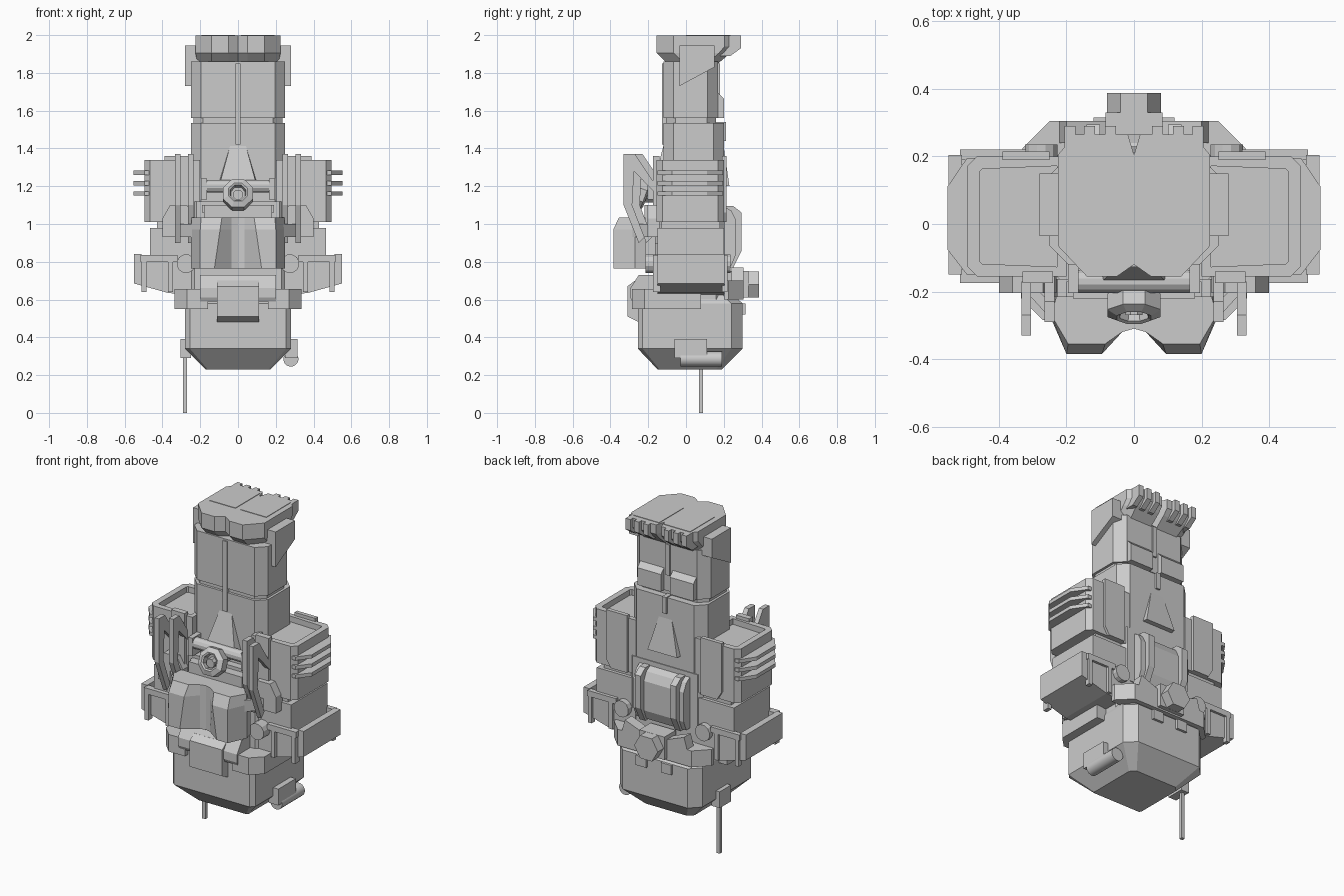
import bpy, bmesh, math
from mathutils import Matrix


def finish(name, bm, mirror=False):
    bmesh.ops.recalc_face_normals(bm, faces=bm.faces)
    me = bpy.data.meshes.new(name)
    bm.to_mesh(me)
    bm.free()
    ob = bpy.data.objects.new(name, me)
    bpy.context.collection.objects.link(ob)
    if mirror:
        m = ob.modifiers.new("mirror", 'MIRROR')
        m.use_mirror_merge = False
    return ob


# Joins cross-sections (points, height) stacked along an axis
def loft(name, sections, axis='z', mirror=False, recess=None):
    place = {'x': lambda a, b, h: (h, a, b), 'y': lambda a, b, h: (a, h, b),
             'z': lambda a, b, h: (a, b, h)}[axis]
    bm = bmesh.new()
    rows = [[bm.verts.new(place(a, b, h)) for a, b in pts] for pts, h in sections]
    n = len(rows[0])
    for r, s in zip(rows, rows[1:]):
        for i in range(n):
            bm.faces.new((r[i], r[(i + 1) % n], s[(i + 1) % n], s[i]))
    bm.faces.new(rows[0])
    top = bm.faces.new(rows[-1])
    bmesh.ops.recalc_face_normals(bm, faces=bm.faces)
    if recess:
        bmesh.ops.inset_region(bm, faces=[top], thickness=recess[0])
        ext = bmesh.ops.extrude_face_region(bm, geom=[top])
        bmesh.ops.delete(bm, geom=[top], context='FACES_ONLY')
        bmesh.ops.translate(bm, vec=(0, 0, -recess[1]),
                            verts=[v for v in ext['geom'] if isinstance(v, bmesh.types.BMVert)])
    return finish(name, bm, mirror)


def prism(name, pts, lo, hi, axis='z', mirror=False, recess=None):
    return loft(name, [(pts, lo), (pts, hi)], axis, mirror, recess)


def box(name, x, y, z, mirror=False):
    return prism(name, [(x[0], y[0]), (x[1], y[0]), (x[1], y[1]), (x[0], y[1])], z[0], z[1], 'z', mirror)


def sym(pts):
    return pts + [(-a, b) for a, b in reversed(pts) if a > 1e-6]


# Rectangle with front and back chamfers
def oct_pts(x, y0, y1, cf, cb):
    return sym([(x - cf, y0), (x, y0 + cf), (x, y1 - cb), (x - cb, y1)])


def cyl(name, c, r, length, axis='y', n=12, mirror=False):
    bm = bmesh.new()
    rot = Matrix.Rotation(math.pi / 2, 4, 'X' if axis == 'y' else 'Y')
    bmesh.ops.create_cone(bm, cap_ends=True, segments=n, radius1=r, radius2=r, depth=length,
                          matrix=Matrix.Translation(c) @ rot @ Matrix.Rotation(math.pi / n, 4, 'Z'))
    return finish(name, bm, mirror)


# Lower hull with tapered keel
hull = oct_pts(0.28, -0.255, 0.30, 0.025, 0.06)
loft("lower_hull", [(oct_pts(0.17, -0.15, 0.19, 0.01, 0.03), 0.23), (hull, 0.34), (hull, 0.58),
                    (oct_pts(0.25, -0.17, 0.23, 0.02, 0.05), 0.64)])
box("hull_back_pad", (0.05, 0.12), (0.28, 0.315), (0.52, 0.58), True)

# Antenna and side canister
box("antenna_bracket", (-0.305, -0.25), (0.0, 0.11), (0.29, 0.39))
box("antenna", (-0.292, -0.27), (0.07, 0.09), (0, 0.35))
box("canister_bracket", (0.25, 0.315), (-0.06, 0.11), (0.29, 0.39))
can = cyl("canister", (0.28, 0.08, 0.285), 0.04, 0.22, n=16)
for p in can.data.polygons:
    p.use_smooth = len(p.vertices) == 4

# Belt
prism("belt_buckle", [(-0.17, 0.59), (-0.285, 0.59), (-0.295, 0.61), (-0.295, 0.66), (-0.25, 0.73), (-0.17, 0.73)],
      -0.2, 0.2, 'x')
prism("belt_tongue", [(-0.25, 0.51), (-0.25, 0.48), (-0.31, 0.51), (-0.31, 0.67), (-0.27, 0.70), (-0.2, 0.70)],
      -0.11, 0.11, 'x')
prism("belt_wing", [(0.16, -0.285), (0.27, -0.285), (0.335, -0.22), (0.335, 0.08), (0.25, 0.08), (0.16, -0.2)],
      0.55, 0.655, 'z', True)
prism("belt_back", sym([(0.15, 0.20), (0.33, 0.20), (0.33, 0.225), (0.25, 0.305), (0.12, 0.305)]), 0.60, 0.70)
prism("hip_core", oct_pts(0.27, -0.165, 0.2, 0.04, 0.04), 0.58, 0.9)

# Back thruster with side arms
cyl("back_thruster", (0, 0.335, 0.68), 0.08, 0.105, n=6)
box("back_thruster_base", (-0.085, 0.085), (0.22, 0.33), (0.61, 0.75))
prism("thruster_arm", [(0.07, 0.72), (0.20, 0.77), (0.22, 0.70), (0.10, 0.63)], 0.24, 0.305, 'y', True)

# Hip shelves with outer lip, rails and ribs
prism("hip_shelf", [(0.2, 0.62), (0.37, 0.635), (0.55, 0.685), (0.55, 0.84), (0.51, 0.84), (0.51, 0.80),
                    (0.2, 0.80)], -0.15, 0.205, 'y', True)
for y in ((-0.175, -0.135), (0.19, 0.22)):
    box("shelf_top_rail", (0.32, 0.515), y, (0.80, 0.835), True)
    for x in (0.345, 0.485):
        box("shelf_rib", (x, x + 0.025), y, (0.64, 0.81), True)
for y, d in ((-0.18, 0.07), (0.21, 0.05)):
    cyl("hip_disc", (0.275, y, 0.79), 0.05, d, mirror=True)

# Waist blocks and torso
box("waist_block", (0.15, 0.465), (-0.15, 0.2), (0.79, 0.98), True)
box("waist_collar", (0.15, 0.43), (-0.13, 0.18), (0.97, 1.03), True)
prism("torso", oct_pts(0.26, -0.165, 0.205, 0.04, 0.04), 0.78, 1.12)

# Shoulders with sunken tops and fins
prism("shoulder", [(0.2, -0.155), (0.465, -0.155), (0.495, -0.125), (0.495, 0.17), (0.465, 0.2), (0.2, 0.2)],
      1.01, 1.34, 'z', True, (0.04, 0.035))
for z in (1.15, 1.205, 1.26):
    prism("shoulder_fin", [(0.4, -0.15), (0.495, -0.15), (0.553, -0.075), (0.553, 0.11), (0.495, 0.195), (0.4, 0.195)],
          z, z + 0.022, 'z', True)
prism("shoulder_back_plate", [(0.25, 1.36), (0.39, 1.36), (0.39, 1.06), (0.36, 1.01), (0.25, 1.01)],
      0.19, 0.215, 'y', True)
prism("shoulder_front_plate", [(0.24, 1.36), (0.33, 1.36), (0.33, 1.02), (0.24, 1.02)], -0.175, -0.14, 'y', True)

# Front uprights beside the pack
post = [(-0.33, 1.37), (-0.27, 1.37), (-0.17, 1.22), (-0.17, 1.17), (-0.275, 1.28), (-0.285, 1.10),
        (-0.22, 0.93), (-0.25, 0.90), (-0.33, 1.10)]
prism("front_upright", post, 0.305, 0.333, 'x', True)
prism("front_upright_inner", [(y + 0.04, z) for y, z in post], 0.235, 0.265, 'x', True)
prism("upright_shield", [(0.25, 0.93), (0.40, 0.93), (0.40, 1.03), (0.36, 1.10), (0.27, 1.10), (0.23, 1.03)],
      -0.205, -0.14, 'y', True)
prism("upright_brace", [(0.32, -0.20), (0.28, -0.20), (0.19, -0.29), (0.22, -0.31)], 0.93, 1.0, 'z', True)


# Two-lobed front pack
def lobe(inner, front, x=0.25):
    return [(0, -0.31), (0.035, -0.32), (inner, front), (x - 0.05, front), (x, -0.27), (x - 0.015, -0.215), (0, -0.215)]


loft("front_pack", [(lobe(0.125, -0.385), 0.765), (lobe(0.095, -0.385), 0.97),
                    (lobe(0.085, -0.355, 0.245), 1.035)], 'z', True)
box("pack_mount", (-0.18, 0.18), (-0.22, -0.14), (0.80, 1.10))

# Octagonal nozzle, tilted upward, with crossbar
bm = bmesh.new()
profile = [(0.06, 0.05), (0.085, 0.04), (0.085, -0.01), (0.055, -0.025), (0.045, -0.02), (0.04, 0.03)]
rows = [[bm.verts.new((r * math.sin(a), y, r * math.cos(a))) for r, y in profile]
        for a in [(i + 0.5) * math.pi / 4 for i in range(8)]]
for i in range(8):
    for j in range(6):
        k = (j + 1) % 6
        bm.faces.new((rows[i][j], rows[i][k], rows[(i + 1) % 8][k], rows[(i + 1) % 8][j]))
place = Matrix.Translation((0, -0.255, 1.16)) @ Matrix.Rotation(math.radians(-20), 4, 'X')
bmesh.ops.transform(bm, matrix=place, verts=bm.verts)
finish("nozzle_ring", bm)
cyl("nozzle_core", (0, -0.22, 1.155), 0.028, 0.10, n=8)
cyl("nozzle_stem", (0, -0.175, 1.155), 0.045, 0.12, n=8)
cyl("crossbar", (0, -0.17, 1.20), 0.035, 0.34, 'x', 12)
box("crossbar_end", (0.165, 0.195), (-0.205, -0.11), (1.13, 1.24), True)
box("crossbar_lower", (-0.19, 0.19), (-0.195, -0.11), (1.06, 1.10))

# Sloped chest and back ridges
for name, y0, y1 in (("chest_ridge", -0.175, -0.118), ("back_ridge", 0.23, 0.198)):
    loft(name, [([(-0.10, y0), (0.10, y0), (0.12, 0), (-0.12, 0)], 1.20),
                ([(-0.04, y1), (0.04, y1), (0.05, 0), (-0.05, 0)], 1.42)])

# Back panel with struts
prism("back_panel", [(0.19, 0.78), (0.24, 0.78), (0.265, 0.84), (0.265, 1.02), (0.24, 1.07), (0.19, 1.10)],
      -0.17, 0.17, 'x')
prism("back_strut", [(0.2, 0.77), (0.25, 0.77), (0.295, 0.86), (0.295, 1.06), (0.25, 1.095), (0.2, 1.095)],
      0.10, 0.14, 'x', True)

# Neck running into the chest, and head column
prism("neck", oct_pts(0.25, -0.12, 0.2, 0.055, 0.055), 1.05, 1.535)
prism("neck_joint", oct_pts(0.235, -0.105, 0.16, 0.05, 0.05), 1.5, 1.6)
prism("head", oct_pts(0.25, -0.12, 0.17, 0.055, 0.055), 1.56, 1.86)
prism("cheek", [(0.15, 1.56), (0.2, 1.56), (0.2, 1.665), (0.165, 1.70), (0.15, 1.70)], 0.03, 0.19, 'x', True)
box("front_seam_bar", (-0.014, 0.014), (-0.128, -0.10), (1.42, 1.85))
box("back_seam_bar", (-0.014, 0.014), (0.14, 0.18), (1.66, 1.85))
box("back_neck_bar", (-0.014, 0.014), (0.14, 0.212), (1.44, 1.54))
prism("ear_plate", [(-0.035, 1.73), (0.15, 1.83), (0.15, 1.945), (-0.035, 1.945)], 0.2, 0.28, 'x', True)


# Crown with front and back notches, panels and rear teeth
def crown(sx, front, back):
    return sym([(0, front + 0.035), (0.05, front), (0.14, front), (sx, front + 0.09), (sx, back - 0.06),
                (sx - 0.05, back), (0.018, back), (0, back - 0.06)])


loft("crown", [(crown(0.215, -0.10, 0.17), 1.85), (crown(0.225, -0.155, 0.235), 1.905),
               (crown(0.225, -0.155, 0.265), 1.94), (crown(0.225, -0.155, 0.265), 1.997)])
box("crown_panel", (0.017, 0.192), (0.0, 0.235), (1.99, 2.0), True)
for x in (0.07, 0.132, 0.19):
    prism("crown_tooth", [(0.18, 1.89), (0.235, 1.89), (0.29, 1.93), (0.29, 1.997), (0.18, 1.997)],
          x - 0.016, x + 0.016, 'x', True)
